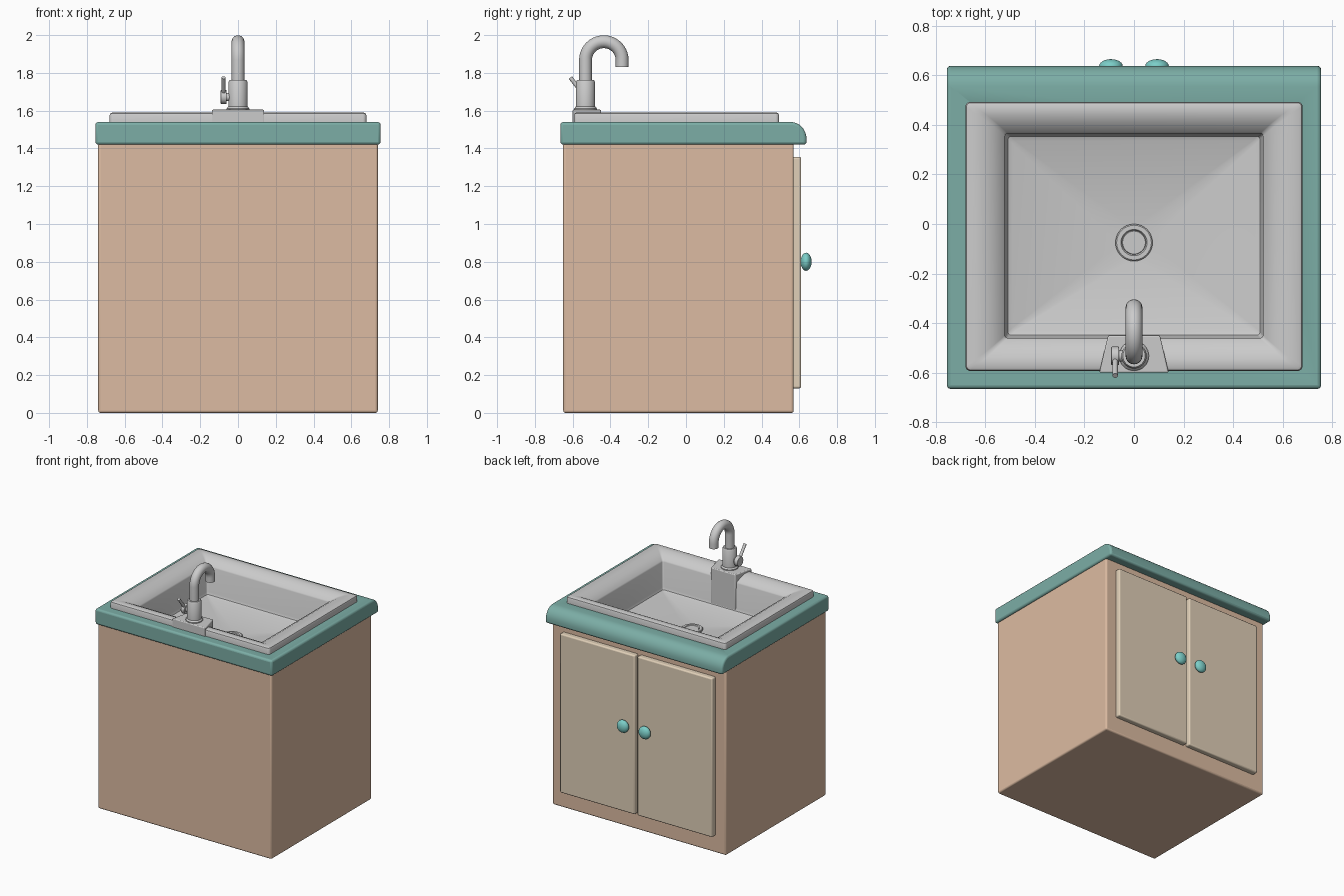
import bpy, bmesh, math
from mathutils import Vector

if "Cube" in bpy.data.objects:
    bpy.data.objects.remove(bpy.data.objects["Cube"])


def material(name, rgb):
    m = bpy.data.materials.new(name)
    m.diffuse_color = (*rgb, 1)
    m.use_nodes = True
    m.node_tree.nodes["Principled BSDF"].inputs["Base Color"].default_value = m.diffuse_color
    return m


WOOD = material("cabinet_wood", (0.72, 0.50, 0.36))
CREAM = material("door_cream", (0.75, 0.63, 0.48))
TEAL = material("counter_teal", (0.20, 0.42, 0.38))
AQUA = material("knob_aqua", (0.20, 0.62, 0.58))


def finish(name, bm, mat=None, bevel=0, cutter=None):
    bmesh.ops.recalc_face_normals(bm, faces=bm.faces)
    me = bpy.data.meshes.new(name)
    bm.to_mesh(me)
    bm.free()
    ob = bpy.data.objects.new(name, me)
    bpy.context.collection.objects.link(ob)
    if mat:
        me.materials.append(mat)
    if bevel:
        b = ob.modifiers.new("bevel", 'BEVEL')
        b.width, b.segments, b.limit_method = bevel, 3, 'ANGLE'
        b.angle_limit = math.radians(40)
    if cutter:
        c = ob.modifiers.new("cut", 'BOOLEAN')
        c.object, c.solver = cutter, 'EXACT'
    bpy.ops.object.select_all(action='DESELECT')
    ob.select_set(True)
    bpy.context.view_layer.objects.active = ob
    bpy.ops.object.shade_smooth_by_angle(angle=math.radians(35))
    return ob


def loft(rings, close=True):
    """Skin a list of equally long point rings and cap both ends."""
    bm = bmesh.new()
    vs = [[bm.verts.new(p) for p in r] for r in rings]
    n = len(vs[0])
    for a, b in zip(vs, vs[1:]):
        for i in range(n):
            j = (i + 1) % n
            bm.faces.new((a[i], a[j], b[j], b[i]))
    if close:
        bm.faces.new(vs[0])
        bm.faces.new(vs[-1])
    return bm


def box(x0, x1, y0, y1, z0, z1):
    return loft([[(x0, y0, z), (x1, y0, z), (x1, y1, z), (x0, y1, z)] for z in (z0, z1)])


def rounded(hx, y0, y1, z, r, seg=8):
    """Rounded rectangle ring; a circle when r equals the half size."""
    pts = []
    for k, (cx, cy) in enumerate(((hx - r, y1 - r), (r - hx, y1 - r), (r - hx, y0 + r), (hx - r, y0 + r))):
        for i in range(seg + 1):
            a = math.pi / 2 * (k + i / seg * 0.96 + 0.02)
            pts.append((cx + r * math.cos(a), cy + r * math.sin(a), z))
    return pts


def tube(path, radii, n=24):
    """Circular sections along a path lying in a plane of constant x, or straight along x."""
    path = [Vector(p) for p in path]
    rings = []
    for i, (p, r) in enumerate(zip(path, radii)):
        t = Vector((0, 0, 0))
        for a, b in ((i - 1, i), (i, i + 1)):
            if a >= 0 and b < len(path):
                t += (path[b] - path[a]).normalized()
        if t.length < 1e-6:
            t = path[-1] - path[0]
        t.normalize()
        u = Vector((0, 1, 0)) if abs(t.x) > 0.9 else Vector((1, 0, 0))
        v = t.cross(u)
        rings.append([p + r * (math.cos(2 * math.pi * k / n) * u + math.sin(2 * math.pi * k / n) * v)
                      for k in range(n)])
    return loft(rings)


# Hidden cutter that makes room for the basin
cutter = finish("basin_cutter", box(-0.56, 0.56, -0.5, 0.41, 1.25, 1.8))
cutter.hide_render = True
cutter.hide_set(True)

# Cabinet
finish("cabinet", box(-0.74, 0.74, -0.65, 0.57, 0, 1.43), WOOD, 0.012, cutter)

# Countertop with a rounded lip on the door side
profile = [(-0.665, 1.42), (-0.665, 1.54), (0.555, 1.54)]
profile += [(0.555 + 0.083 * math.sin(a), 1.45 + 0.09 * math.cos(a))
            for a in (math.pi / 2 * i / 8 for i in range(1, 9))]
profile += [(0.638, 1.42)]
finish("countertop", loft([[(x, y, z) for y, z in profile] for x in (-0.755, 0.755)]), TEAL, 0.015, cutter)

# Doors and knobs on the +y side
for s, side in ((-1, "left"), (1, "right")):
    x0, x1 = sorted((s * 0.01, s * 0.65))
    finish(side + "_door", box(x0, x1, 0.56, 0.61, 0.13, 1.355), CREAM, 0.01)
    bm = bmesh.new()
    bmesh.ops.create_uvsphere(bm, u_segments=24, v_segments=16, radius=1)
    bmesh.ops.scale(bm, vec=(0.048, 0.029, 0.048), verts=bm.verts)
    bmesh.ops.translate(bm, vec=(s * 0.093, 0.636, 0.80), verts=bm.verts)
    finish(side + "_knob", bm, AQUA)

# Sink: outer rim, sloping ledge, walls, filleted floor dipping to the drain
sink = [rounded(*a) for a in (
    (0.68, -0.593, 0.493, 1.53, 0.02), (0.68, -0.593, 0.493, 1.575, 0.02),
    (0.676, -0.589, 0.489, 1.585, 0.018), (0.666, -0.579, 0.479, 1.59, 0.015),
    (0.61, -0.54, 0.44, 1.588, 0.015), (0.57, -0.505, 0.41, 1.572, 0.013),
    (0.525, -0.465, 0.37, 1.545, 0.012), (0.52, -0.46, 0.365, 1.535, 0.012),
    (0.515, -0.455, 0.36, 1.345, 0.012), (0.508, -0.448, 0.353, 1.328, 0.012),
    (0.49, -0.43, 0.335, 1.32, 0.012), (0.06, -0.135, -0.015, 1.298, 0.06))]
finish("sink", loft(sink, close=False))

# Drain ring and plug
drain = [(0.075, 1.29), (0.075, 1.308), (0.07, 1.312), (0.053, 1.312), (0.048, 1.304), (0.046, 1.308)]
finish("drain", loft([rounded(r, -0.075 - r, -0.075 + r, z, r) for r, z in drain]))

# Tap mounting block
block = [(-0.14, -0.60), (0.14, -0.60), (0.105, -0.45), (-0.105, -0.45)]
finish("tap_block", loft([[(x, y, z) for x, y in block] for z in (1.31, 1.605)]), None, 0.006)

# Tap body
Y = -0.532
body = [(0.06, 1.60), (0.06, 1.612), (0.051, 1.622), (0.051, 1.752), (0.045, 1.762)]
finish("tap_body", tube([(0, Y, z) for r, z in body], [r for r, z in body], 32))

# Gooseneck spout
R = 0.097
neck = [(0, Y, 1.75)] + [(0, Y + R - R * math.cos(a), 1.868 + R * math.sin(a))
                         for a in (math.pi * i / 20 for i in range(21))] + [(0, Y + 2 * R, 1.832)]
finish("tap_spout", tube(neck, [0.034] * len(neck)))

# Handle hub and lever
finish("handle_stem", tube([(-0.03, Y, 1.672), (-0.07, Y, 1.672)], [0.022, 0.022]))
finish("handle_hub", tube([(-0.06, Y, 1.672), (-0.092, Y, 1.672)], [0.037, 0.037]), None, 0.004)
finish("handle_lever", tube([(-0.076, Y, 1.672), (-0.076, -0.612, 1.775)], [0.011, 0.011], 16))
